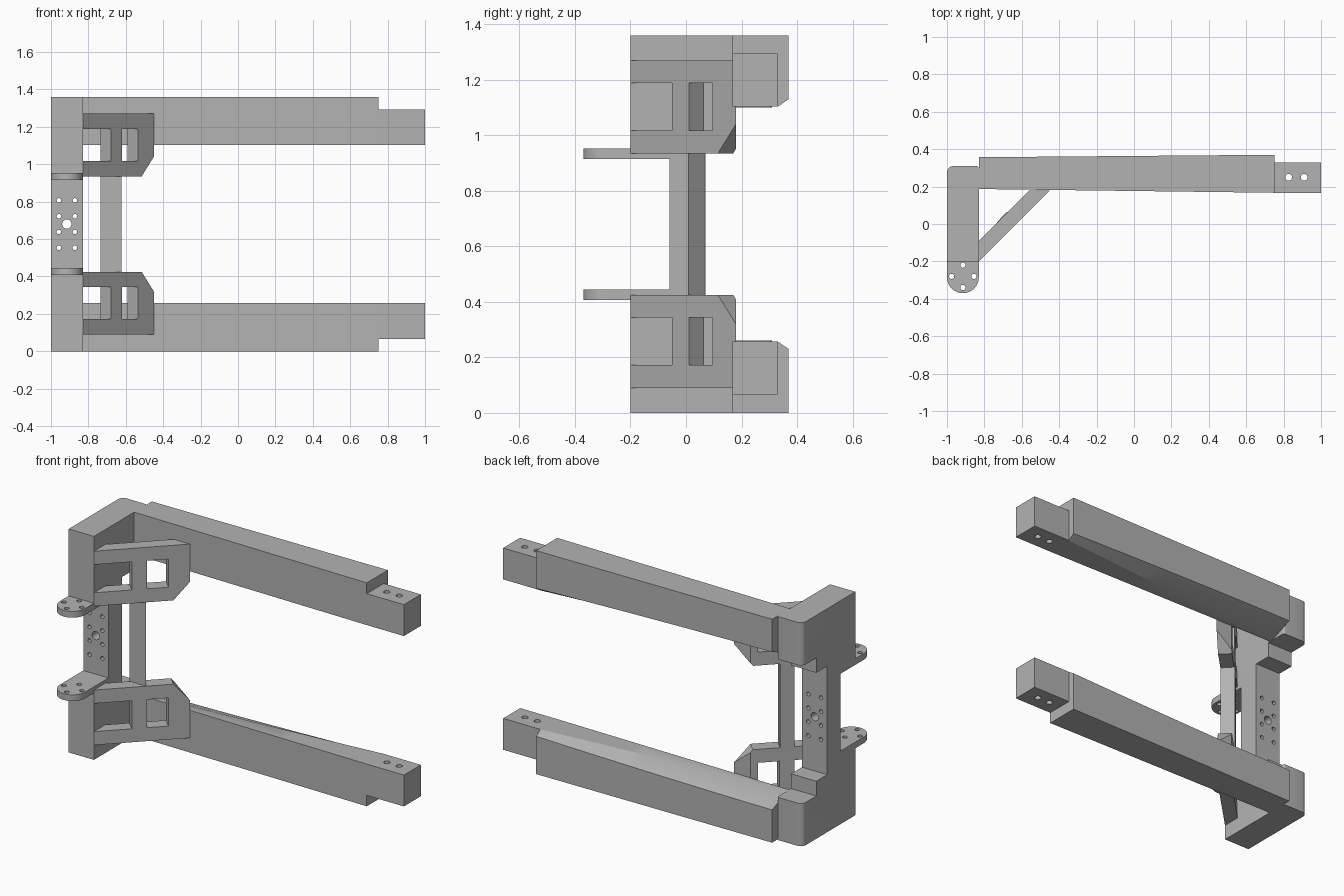
import bpy, bmesh, math
from mathutils import Vector, Matrix

if "Cube" in bpy.data.objects:
    bpy.data.objects.remove(bpy.data.objects["Cube"])

MID = 0.68           # height of the mirror plane
X0, X1 = -1.0, -0.83  # column width
grey = bpy.data.materials.new("plain grey")
grey.use_nodes = True
grey.diffuse_color = (0.45, 0.45, 0.45, 1)
grey.node_tree.nodes["Principled BSDF"].inputs["Base Color"].default_value = (0.45, 0.45, 0.45, 1)


def prism(bm, points, sweep):
    """Extrude a closed polygon of 3D points along a vector."""
    face = bm.faces.new([bm.verts.new(p) for p in points])
    ext = bmesh.ops.extrude_face_region(bm, geom=[face], use_keep_orig=True)
    moved = [v for v in ext["geom"] if isinstance(v, bmesh.types.BMVert)]
    bmesh.ops.translate(bm, verts=moved, vec=Vector(sweep))
    bmesh.ops.recalc_face_normals(bm, faces=bm.faces)


def drill(bm, centre, radius, depth, axis):
    """Cylinder used as a hole cutter."""
    turn = Matrix.Rotation(math.pi / 2, 4, "X") if axis == "Y" else Matrix()
    bmesh.ops.create_cone(bm, cap_ends=True, segments=24, radius1=radius, radius2=radius,
                          depth=depth, matrix=Matrix.Translation(centre) @ turn)


def make(name, bm):
    mesh = bpy.data.meshes.new(name)
    bmesh.ops.recalc_face_normals(bm, faces=bm.faces)
    bm.to_mesh(mesh)
    bm.free()
    mesh.materials.append(grey)
    ob = bpy.data.objects.new(name, mesh)
    bpy.context.collection.objects.link(ob)
    return ob


def cut(ob, cutter_bm):
    """Subtract a cutter and keep the plain result."""
    cutter = make("cutter", cutter_bm)
    cutter.hide_render = True
    mod = ob.modifiers.new("cut", "BOOLEAN")
    mod.operation, mod.solver, mod.object = "DIFFERENCE", "EXACT", cutter
    deps = bpy.context.evaluated_depsgraph_get()
    mesh = bpy.data.meshes.new_from_object(ob.evaluated_get(deps))
    ob.modifiers.clear()
    ob.data = mesh
    bpy.data.objects.remove(cutter)


def mirror_up(ob, name):
    """Copy a lower part to the upper half."""
    bm = bmesh.new()
    bm.from_mesh(ob.data)
    for v in bm.verts:
        v.co.z = 2 * MID - v.co.z
    bmesh.ops.reverse_faces(bm, faces=bm.faces)
    return make(name, bm)


# Column: stepped side profile, mirrored top to bottom
lower = [(-0.06, 0.445), (-0.2, 0.445), (-0.2, 0), (0.31, 0),
         (0.31, 0.26), (0.175, 0.26), (0.175, 0.35), (0.07, 0.35)]
profile = lower + [(y, 2 * MID - z) for y, z in reversed(lower)]
bm = bmesh.new()
prism(bm, [(X0, y, z) for y, z in profile], (X1 - X0, 0, 0))
for x, radius in ((X0, 0.035), (X1, 0.012)):
    edges = [e for e in bm.edges if all(abs(v.co.y - 0.31) < 1e-4 and abs(v.co.x - x) < 1e-4
                                        for v in e.verts)]
    bmesh.ops.bevel(bm, geom=edges, offset=radius, segments=6, affect="EDGES", profile=0.5)
column = make("column", bm)
bm = bmesh.new()
cx = (X0 + X1) / 2
drill(bm, (cx, 0, MID), 0.025, 0.5, "Y")
for dz in (-0.127, -0.042, 0.042, 0.127):
    for dx in (-0.043, 0.043):
        drill(bm, (cx + dx, 0, MID + dz), 0.012, 0.5, "Y")
cut(column, bm)

# Rounded lug with four holes
bm = bmesh.new()
r = 0.085
arc = [(cx + r * math.cos(a), -0.285 + r * math.sin(a), 0.407)
       for a in (math.pi + math.pi * i / 24 for i in range(25))]
prism(bm, arc + [(X1, -0.2, 0.407), (X0, -0.2, 0.407)], (0, 0, 0.038))
lug = make("lower_lug", bm)
bm = bmesh.new()
for dx, dy in ((0.06, 0), (-0.06, 0), (0, 0.06), (0, -0.06)):
    drill(bm, (cx + dx, -0.28 + dy, 0.42), 0.014, 0.2, "Z")
cut(lug, bm)
mirror_up(lug, "upper_lug")

# Arm: lofted beam whose inner back edge has a sweeping chamfer
bm = bmesh.new()
rings = []
STEPS = 14
for i in range(STEPS + 1):
    t = i / STEPS
    front, back = 0.187 - 0.02 * t, 0.357 + 0.013 * t
    edge_y = 0.215 + 0.115 * t ** 1.3
    edge_z = 0.2 + 0.03 * t ** 1.5
    section = [(front, 0), (back, 0), (back, edge_z), (edge_y, 0.257), (front, 0.257)]
    rings.append([bm.verts.new((X1 + 1.58 * t, y, z)) for y, z in section])
for a, b in zip(rings, rings[1:]):
    for k in range(5):
        n = (k + 1) % 5
        bm.faces.new((a[k], a[n], b[n], b[k]))
bm.faces.new(rings[0])
bm.faces.new(rings[-1])
arm = make("lower_arm", bm)
mirror_up(arm, "upper_arm")

# Arm tip block with two holes
bm = bmesh.new()
prism(bm, [(0.75, 0.167, 0.066), (1, 0.167, 0.066), (1, 0.33, 0.066), (0.75, 0.33, 0.066)],
      (0, 0, 0.191))
tip = make("lower_arm_tip", bm)
bm = bmesh.new()
for x in (0.827, 0.91):
    drill(bm, (x, 0.25, 0.16), 0.018, 0.6, "Z")
cut(tip, bm)
mirror_up(tip, "upper_arm_tip")


# Diagonal brace with two windows
def on_brace(points, shift=0.0):
    return [(x - shift, x + 0.63 + shift, z) for x, z in points]


bm = bmesh.new()
prism(bm, on_brace([(X1, 0.09), (-0.45, 0.09), (-0.45, 0.32), (-0.515, 0.425), (X1, 0.425)]),
      (-0.055, 0.055, 0))
brace = make("lower_brace", bm)
bm = bmesh.new()
for a, b in ((-0.84, -0.68), (-0.62, -0.535)):
    prism(bm, on_brace([(a, 0.172), (b, 0.172), (b, 0.343), (a, 0.343)], -0.1), (-0.3, 0.3, 0))
cut(brace, bm)
bm = bmesh.new()
prism(bm, [(-0.9, 0.18, 0), (0, 0.18, 0), (0, 0.5, 0), (-0.9, 0.5, 0)], (0, 0, 0.6))
cut(brace, bm)
mirror_up(brace, "upper_brace")

# Three-sided post joining the braces
bm = bmesh.new()
prism(bm, [(-0.735, 0.007, 0.4), (-0.623, 0.007, 0.4), (-0.679, 0.066, 0.4)], (0, 0, 0.56))
make("brace_post", bm)

# Smooth the rounded areas, keep hard edges
for ob in bpy.context.collection.objects:
    ob.select_set(ob.type == "MESH")
bpy.context.view_layer.objects.active = column
bpy.ops.object.shade_smooth_by_angle(angle=math.radians(25))
